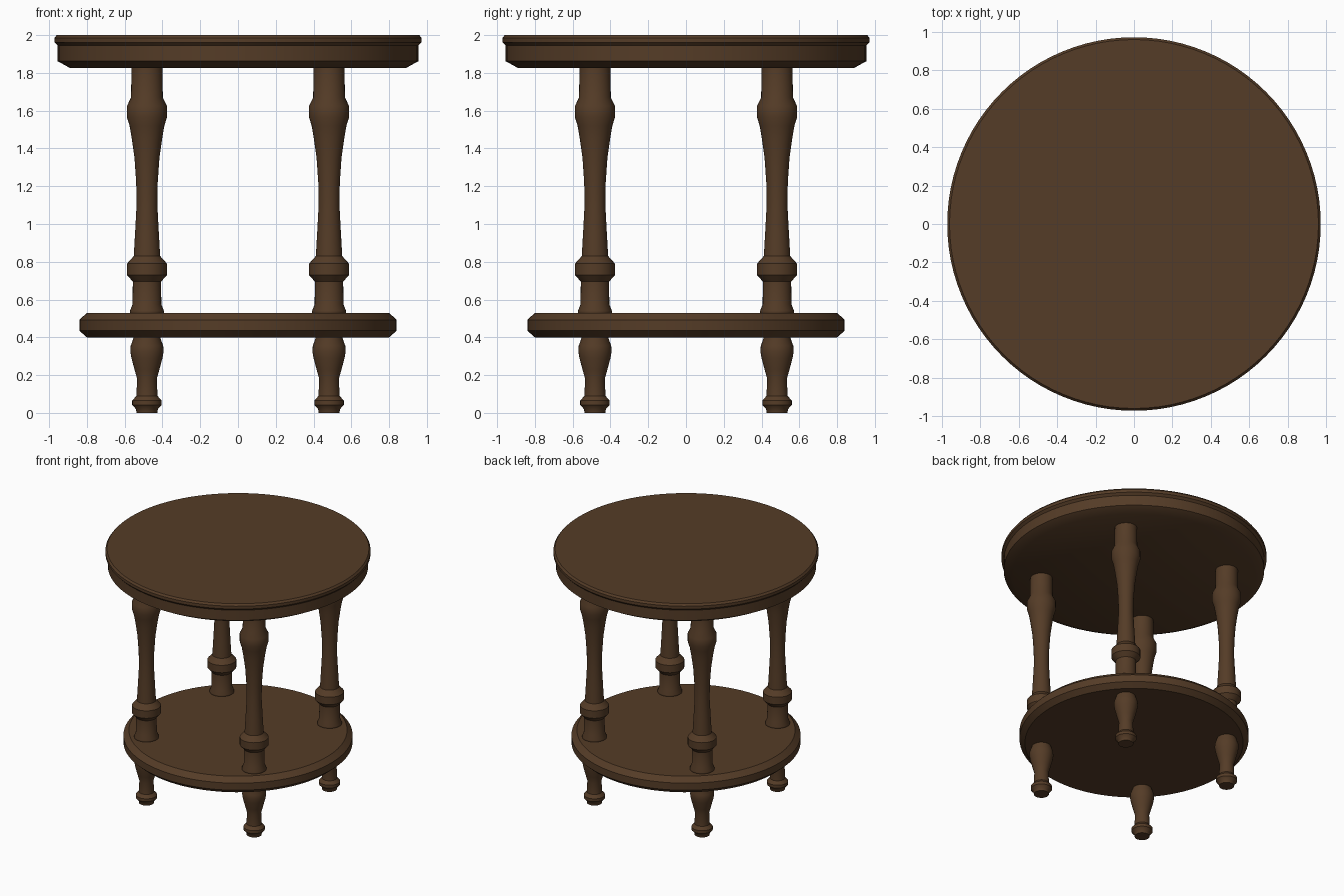
import bpy, math

if "Cube" in bpy.data.objects:
    bpy.data.objects.remove(bpy.data.objects["Cube"])

wood = bpy.data.materials.new("dark brown wood")
wood.diffuse_color = (0.09, 0.045, 0.020, 1)
wood.use_nodes = True
wood.node_tree.nodes["Principled BSDF"].inputs["Base Color"].default_value = wood.diffuse_color


def lathe(name, profile, sides, loc=(0, 0, 0), angle=30):
    """Revolve (radius, z) points, bottom to top, with flat caps."""
    verts, faces = [], []
    for r, z in profile:
        for i in range(sides):
            a = 2 * math.pi * i / sides
            verts.append((r * math.cos(a), r * math.sin(a), z))
    for k in range(len(profile) - 1):
        for i in range(sides):
            j = (i + 1) % sides
            a, b = k * sides, (k + 1) * sides
            faces.append((a + i, a + j, b + j, b + i))
    faces.append(tuple(reversed(range(sides))))
    faces.append(tuple(range(len(verts) - sides, len(verts))))
    me = bpy.data.meshes.new(name)
    me.from_pydata(verts, [], faces)
    me.materials.append(wood)
    ob = bpy.data.objects.new(name, me)
    ob.location = loc
    bpy.context.collection.objects.link(ob)
    bpy.ops.object.select_all(action='DESELECT')
    ob.select_set(True)
    bpy.context.view_layer.objects.active = ob
    bpy.ops.object.shade_smooth_by_angle(angle=math.radians(angle))
    return ob


# Round top with a moulded lip, groove and chamfered apron
lathe("table_top", [(0.888, 1.825), (0.955, 1.862), (0.955, 1.945), (0.962, 1.952),
                    (0.972, 1.962), (0.972, 1.985), (0.960, 2.0)], 96)

# Lower shelf with softened rims
lathe("lower_shelf", [(0.80, 0.40), (0.84, 0.435), (0.84, 0.492), (0.80, 0.53)], 96)

# Turned legs running from the floor through the shelf to the top
leg = [(0.055, 0.0), (0.058, 0.02), (0.078, 0.042), (0.078, 0.065), (0.056, 0.09),
       (0.052, 0.18), (0.066, 0.23), (0.082, 0.29), (0.088, 0.325), (0.086, 0.355),
       (0.070, 0.40), (0.070, 0.50), (0.090, 0.53), (0.090, 0.54), (0.076, 0.575),
       (0.075, 0.695), (0.106, 0.73), (0.106, 0.79), (0.070, 0.83), (0.063, 0.95),
       (0.055, 1.10), (0.057, 1.22), (0.066, 1.35), (0.080, 1.45), (0.092, 1.52),
       (0.106, 1.565), (0.106, 1.625), (0.084, 1.67), (0.082, 1.83)]
for fy, ny in ((-1, "front"), (1, "back")):
    for fx, nx in ((-1, "left"), (1, "right")):
        lathe(f"{ny}_{nx}_leg", leg, 32, (fx * 0.482, fy * 0.482, 0), 35)
